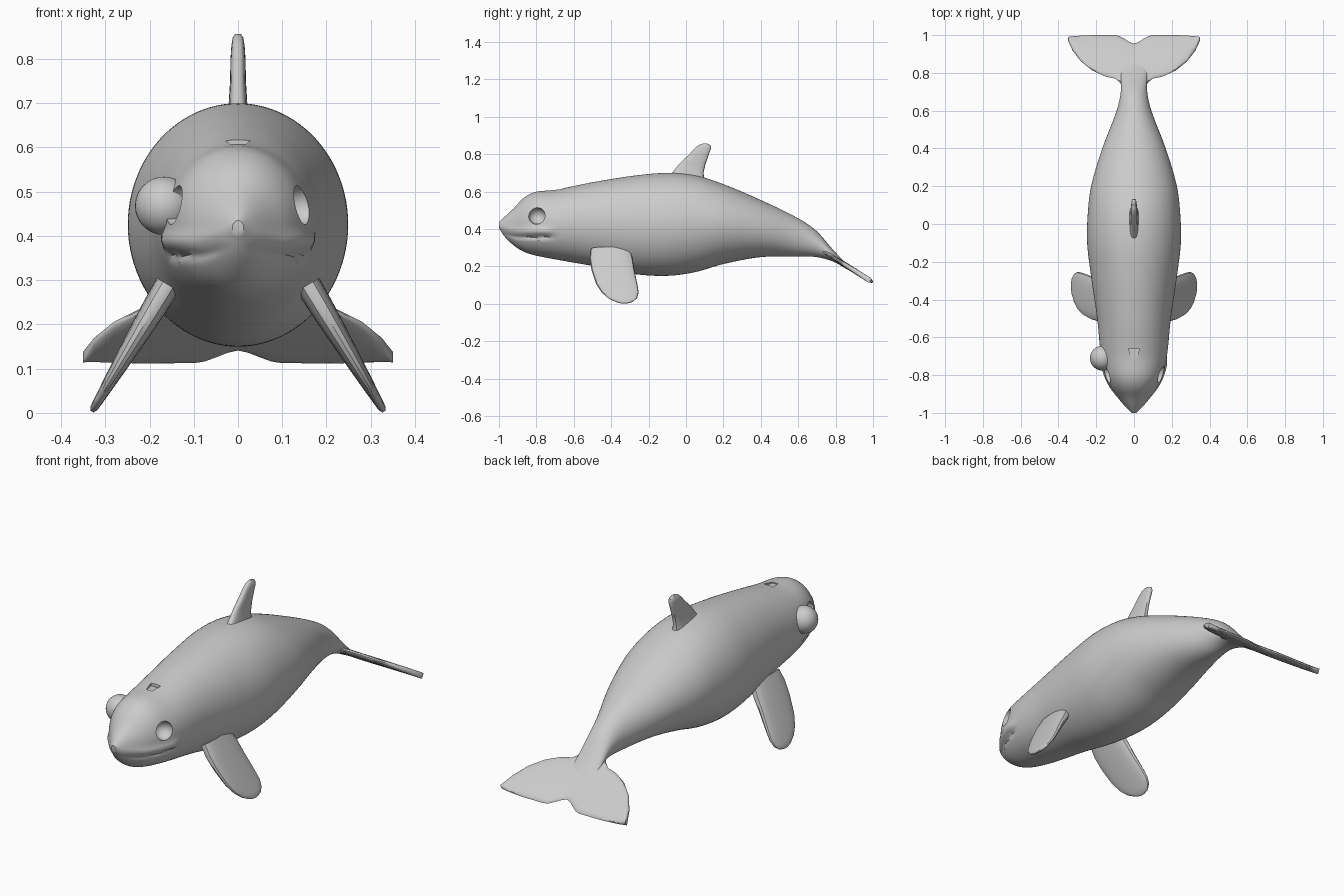
import bpy
import bmesh
from math import sin, cos, pi, exp, copysign
from mathutils import Vector

if "Cube" in bpy.data.objects:
    bpy.data.objects.remove(bpy.data.objects["Cube"], do_unlink=True)

grey = bpy.data.materials.new("skin grey")
grey.use_nodes = True
colour = (0.6, 0.6, 0.6, 1)
grey.diffuse_color = colour
grey.node_tree.nodes["Principled BSDF"].inputs["Base Color"].default_value = colour


def curve_at(table, y, column):
    """Smooth value of one table column at position y."""
    last = len(table) - 1
    i = next((k for k in range(last) if y <= table[k + 1][0]), last - 1)

    def slope(k):
        a, b = table[max(k - 1, 0)], table[min(k + 1, last)]
        return (b[column] - a[column]) / (b[0] - a[0])

    p, q = table[i], table[i + 1]
    h = q[0] - p[0]
    t = (y - p[0]) / h
    s = t * t * (3 - 2 * t)
    return (p[column] * (1 - s) + q[column] * s
            + h * t * (1 - t) * (slope(i) * (1 - t) - slope(i + 1) * t))


def loft(name, rings, angle=40):
    """Skin a list of closed rings and cap both ends."""
    bm = bmesh.new()
    rows = [[bm.verts.new(p) for p in ring] for ring in rings]
    n = len(rows[0])
    for a, b in zip(rows, rows[1:]):
        for i in range(n):
            bm.faces.new((a[i], a[(i + 1) % n], b[(i + 1) % n], b[i]))
    bm.faces.new(rows[0])
    bm.faces.new(rows[-1])
    bmesh.ops.recalc_face_normals(bm, faces=bm.faces)
    mesh = bpy.data.meshes.new(name)
    bm.to_mesh(mesh)
    bm.free()
    obj = bpy.data.objects.new(name, mesh)
    bpy.context.collection.objects.link(obj)
    mesh.materials.append(grey)
    smooth(obj, angle)
    return obj


def smooth(obj, angle=40):
    bpy.ops.object.select_all(action="DESELECT")
    bpy.context.view_layer.objects.active = obj
    obj.select_set(True)
    bpy.ops.object.shade_smooth_by_angle(angle=angle * pi / 180)


def blade_ring(lead, trail, normal, half, n=20):
    """Rounded flat cross-section between a leading and a trailing point."""
    mid, reach = (lead + trail) / 2, (trail - lead) / 2
    ring = []
    for k in range(n):
        c, s = cos(2 * pi * k / n), sin(2 * pi * k / n)
        ring.append(mid + reach * copysign(abs(c) ** 0.8, c)
                    + normal * half * copysign(abs(s) ** 0.7, s))
    return ring


def sphere(name, centre, scale):
    bpy.ops.mesh.primitive_uv_sphere_add(segments=32, ring_count=16, location=centre)
    obj = bpy.context.object
    obj.name = name
    obj.scale = scale
    obj.data.materials.append(grey)
    return obj


def cut(target, cutter):
    mod = target.modifiers.new("cut", "BOOLEAN")
    mod.operation = "DIFFERENCE"
    mod.object = cutter
    bpy.context.view_layer.objects.active = target
    bpy.ops.object.modifier_apply(modifier=mod.name)
    bpy.data.objects.remove(cutter, do_unlink=True)


# Body stations: y, top, bottom, half width
stations = [
    (-1.0, .435, .405, .012), (-.97, .465, .36, .04), (-.92, .512, .312, .08),
    (-.87, .565, .28, .118), (-.81, .597, .26, .148), (-.7, .61, .238, .174),
    (-.5, .65, .203, .195), (-.28, .685, .16, .227), (-.1, .7, .15, .248),
    (.05, .687, .17, .245), (.2, .64, .213, .227), (.4, .555, .25, .168),
    (.6, .457, .253, .092), (.7, .388, .25, .07), (.79, .285, .225, .07),
    (.86, .213, .185, .07)]


def body_ring(y, n=96):
    top, low, wide = (curve_at(stations, y, c) for c in (1, 2, 3))
    fade = min(1, max(0, (-.69 - y) / .07))
    lip_z = .362 + .02 * max(0, (-.9 - y) / .1)
    ring = []
    for k in range(n):
        a = 2 * pi * k / n
        z = (top + low) / 2 + (top - low) / 2 * sin(a)
        d = z - lip_z
        # Swollen upper lip above a mouth crease
        lip = .09 * exp(-((d - .026) / .02) ** 2) - .09 * exp(-((d + .006) / .009) ** 2)
        ring.append((wide * cos(a) * (1 + fade * lip), y, z))
    return ring


steps = 90
body = loft("body", [body_ring(-1 + 1.86 * (i / steps) ** 1.3) for i in range(steps + 1)])

# Eye sockets and blowhole
for side in (-1, 1):
    cut(body, sphere("socket_cutter", (side * .142, -.797, .47), (.05, .046, .045)))
blowhole = []
for z in (.602, .65):
    blowhole.append([(-.016, -.715, z), (.016, -.715, z), (.028, -.66, z), (-.028, -.66, z)])
cut(body, loft("blowhole_cutter", blowhole))
smooth(body)

# Loose right eyeball
eye = sphere("right_eyeball", (-.167, -.71, .468), (.066, .066, .066))
smooth(eye)

# Dorsal fin: z, front y, back y, half thickness
dorsal = [(.66, -.13, .1, .034), (.7, -.075, .093, .021), (.75, -.035, .105, .018),
          (.8, .018, .122, .017), (.83, .045, .134, .015), (.848, .066, .131, .012),
          (.857, .09, .112, .006)]
loft("dorsal_fin", [blade_ring(Vector((0, a, z)), Vector((0, b, z)), Vector((1, 0, 0)), t)
                    for z, a, b, t in dorsal])

# Flippers: z, front y, back y, half thickness
flipper = [(.29, -.51, -.3, .03), (.24, -.515, -.285, .028), (.18, -.505, -.276, .024),
           (.105, -.48, -.26, .018), (.06, -.45, -.253, .014), (.03, -.415, -.262, .011),
           (.011, -.375, -.285, .009), (.003, -.345, -.315, .004)]
for label, side in (("left", 1), ("right", -1)):
    rings = []
    for z, a, b, t in flipper:
        x = side * (.188 + .6 * (.24 - z))
        rings.append(blade_ring(Vector((x, a, z)), Vector((x, b, z)),
                                Vector((side * .86, 0, .5)), t))
    loft(label + "_flipper", rings)

# Tail flukes: x, front y, back y, mirrored across the middle
fluke = [(0, .7, .955), (.025, .7, .964), (.05, .71, .98), (.075, .75, .994),
         (.1, .77, 1.0), (.15, .78, 1.0), (.22, .812, 1.0), (.28, .86, .997),
         (.325, .92, .992), (.345, .965, .988), (.35, .978, .986)]
span = [(-x, a, b) for x, a, b in fluke[:0:-1]] + fluke


def fluke_point(x, y):
    return Vector((x, y, .247 - .63 * (y - .79)))


loft("tail_flukes", [blade_ring(fluke_point(x, a), fluke_point(x, b),
                                Vector((0, .53, .85)), .014) for x, a, b in span])
